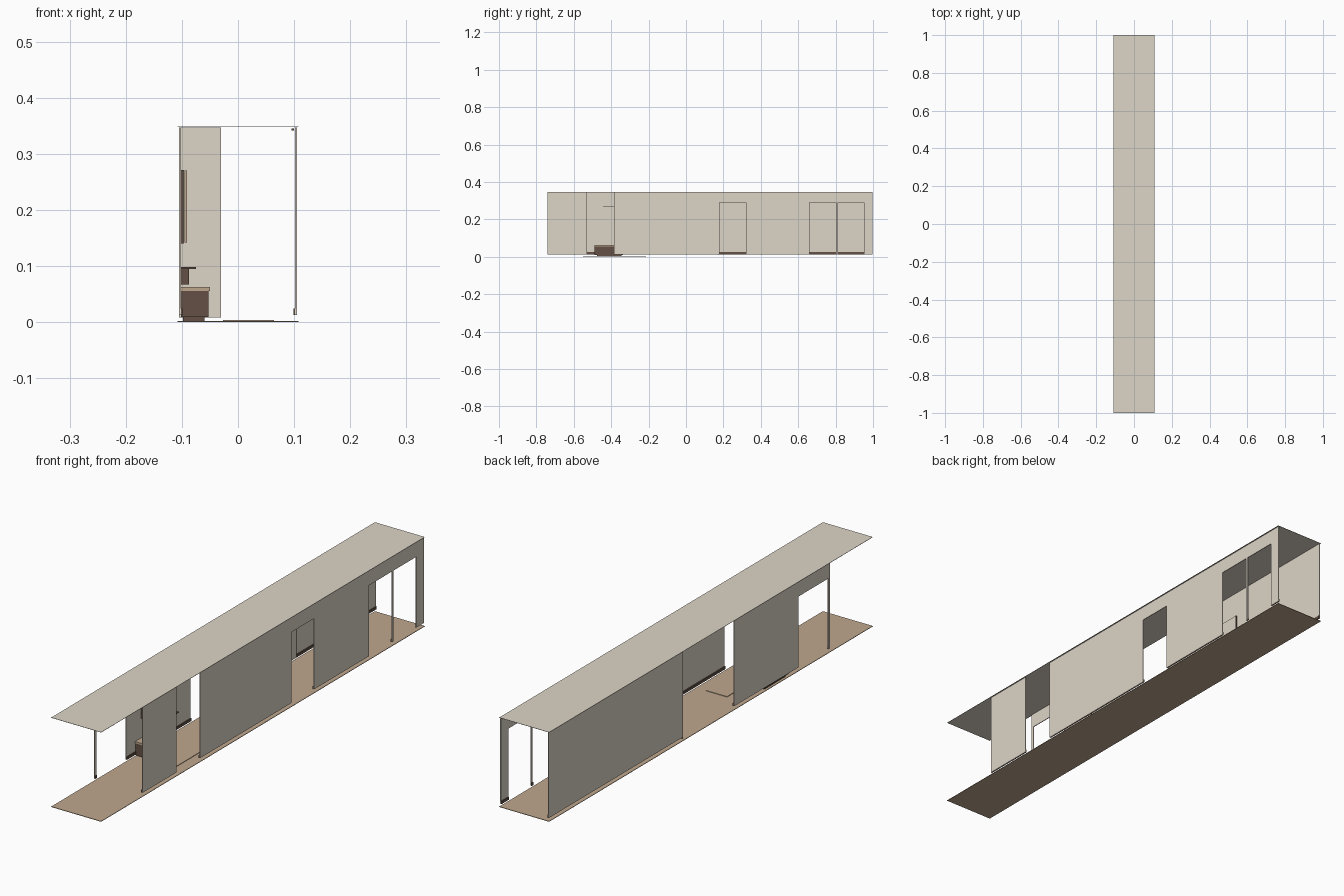
import bpy

cube = bpy.data.objects.get("Cube")
if cube:
    bpy.data.objects.remove(cube, do_unlink=True)


def material(name, rgb):
    m = bpy.data.materials.new(name)
    m.use_nodes = True
    m.diffuse_color = (*rgb, 1)
    m.node_tree.nodes["Principled BSDF"].inputs["Base Color"].default_value = (*rgb, 1)
    return m


PLASTER = material("warm_plaster", (0.72, 0.66, 0.57))
OAK = material("light_oak", (0.52, 0.39, 0.27))
WALNUT = material("dark_walnut", (0.125, 0.08, 0.058))


def box(name, x, y, z, mat):
    """Axis-aligned box from (low, high) ranges."""
    (x0, x1), (y0, y1), (z0, z1) = x, y, z
    verts = [(a, b, c) for a in x for b in y for c in z]
    faces = [(0, 1, 3, 2), (4, 6, 7, 5), (0, 4, 5, 1),
             (2, 3, 7, 6), (0, 2, 6, 4), (1, 5, 7, 3)]
    mesh = bpy.data.meshes.new(name)
    mesh.from_pydata(verts, [], faces)
    mesh.materials.append(mat)
    obj = bpy.data.objects.new(name, mesh)
    bpy.context.collection.objects.link(obj)
    return obj


BOTTOM, TOP, HEAD = 0.013, 0.347, 0.29
OUT, IN = 0.105, 0.102
SKIRT = (BOTTOM, 0.024)

# Floor and ceiling slabs
box("floor", (-0.108, 0.108), (-1, 1), (0, 0.002), OAK)
box("ceiling", (-0.108, 0.108), (-1, 1), (0.349, 0.35), PLASTER)


def wall_run(name, side, panels, headers):
    """Full-height panels with skirting, joined by headers over the doorways."""
    xs = sorted((side * IN, side * OUT))
    skirt_x = sorted((side * (IN - 0.003), side * IN))
    for i, y in enumerate(panels):
        box(f"{name}_panel_{i}", xs, y, (BOTTOM, TOP), PLASTER)
        box(f"{name}_skirting_{i}", skirt_x, y, SKIRT, WALNUT)
    for i, y in enumerate(headers):
        box(f"{name}_header_{i}", xs, y, (HEAD, TOP), PLASTER)


# Long side walls
wall_run("left_wall", 1,
         [(-0.74, -0.53), (-0.385, 0.18), (0.32, 0.66), (0.802, 0.812), (0.952, 0.998)],
         [(0.18, 0.32), (0.66, 0.802), (0.812, 0.952)])
wall_run("right_wall", -1,
         [(-0.74, -0.73), (-0.545, -0.147), (0.17, 0.998)],
         [(-0.73, -0.545)])

# Short cross wall and ceiling trim
box("cross_wall", (-0.105, -0.03), (0.17, 0.173), (0.008, TOP), PLASTER)
box("ceiling_trim", (0.095, 0.1), (-0.385, 0.18), (0.342, 0.345), WALNUT)

# Bench with plinth and seat
box("bench_plinth", (-0.098, -0.06), (-0.475, -0.345), (0.002, 0.009), WALNUT)
box("bench_body", (-0.102, -0.053), (-0.488, -0.338), (0.009, 0.056), WALNUT)
box("bench_seat", (-0.102, -0.05), (-0.49, -0.336), (0.056, 0.063), OAK)

# Framed panel over the bench
box("panel_backing", (-0.104, -0.097), (-0.455, -0.375), (0.14, 0.271), WALNUT)
box("panel_board", (-0.095, -0.091), (-0.445, -0.385), (0.142, 0.27), OAK)
box("panel_front", (-0.097, -0.0965), (-0.455, -0.375), (0.14, 0.271), PLASTER)
box("panel_face", (-0.091, -0.0905), (-0.445, -0.385), (0.142, 0.27), PLASTER)

# Wall-hung console
box("console_box", (-0.104, -0.087), (-0.33, -0.262), (0.067, 0.095), WALNUT)
box("console_top", (-0.104, -0.075), (-0.334, -0.258), (0.095, 0.098), WALNUT)

# Door leaf on the right wall
box("door_leaf", (-0.102, -0.098), (0.385, 0.497), (0.015, 0.243), PLASTER)
box("door_edge", (-0.102, -0.097), (0.497, 0.5), (0.015, 0.243), WALNUT)

# Runner rug
box("rug", (-0.027, 0.064), (-0.55, -0.215), (0.002, 0.004), OAK)
